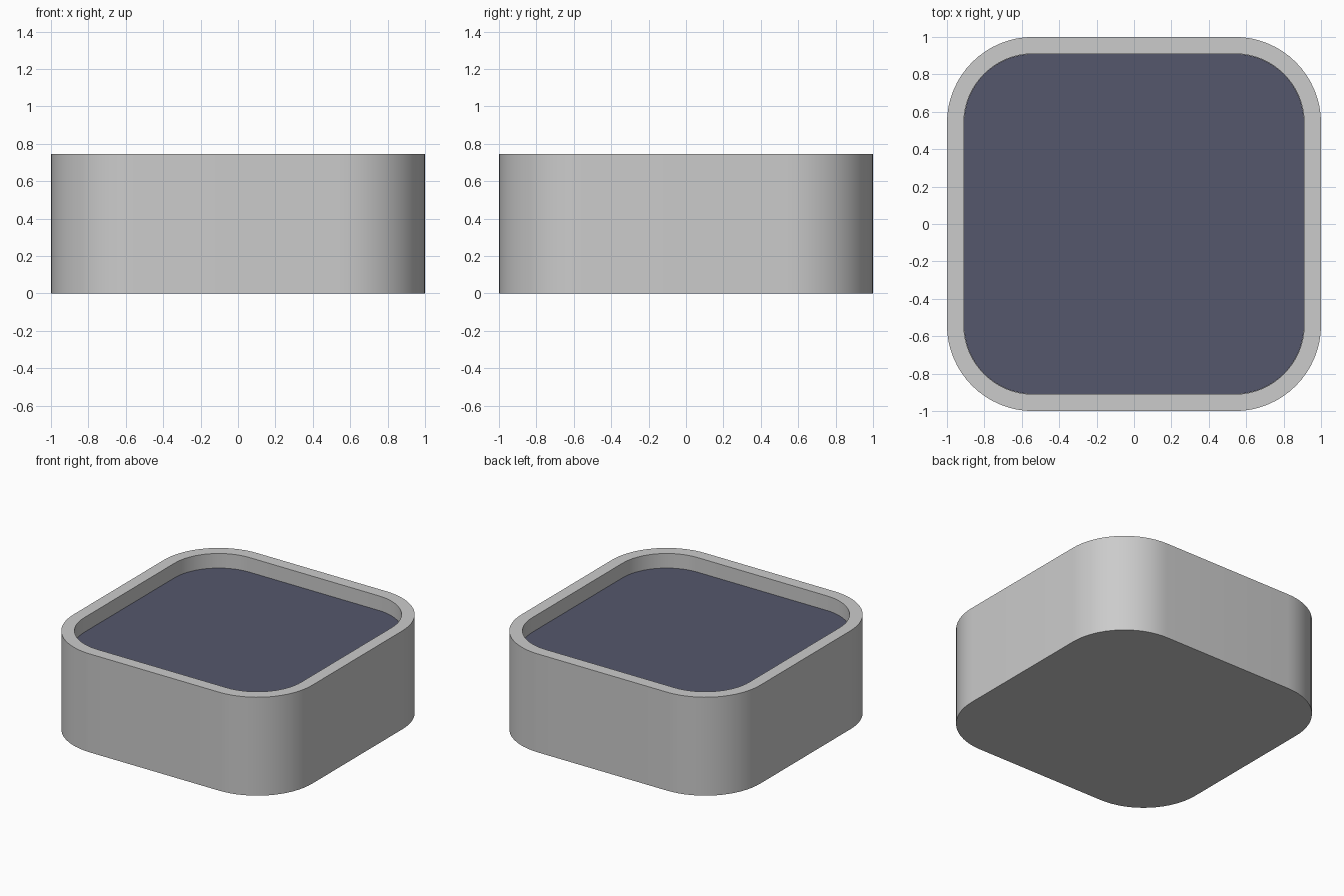
import bpy, bmesh, math

if "Cube" in bpy.data.objects:
    bpy.data.objects.remove(bpy.data.objects["Cube"])

HEIGHT, FLOOR = 0.745, 0.635


def ring(bm, half, radius, z, steps=16):
    """Rounded-square loop of vertices."""
    verts = []
    c = half - radius
    for q, (sx, sy) in enumerate([(1, 1), (-1, 1), (-1, -1), (1, -1)]):
        for i in range(steps + 1):
            a = math.pi / 2 * (q + i / steps)
            verts.append(bm.verts.new((sx * c + radius * math.cos(a),
                                       sy * c + radius * math.sin(a), z)))
    return verts


def rounded_shell(name, profile):
    """Join (half, radius, z) loops and cap both ends."""
    bm = bmesh.new()
    rings = [ring(bm, *p) for p in profile]
    for a, b in zip(rings, rings[1:]):
        n = len(a)
        for i in range(n):
            j = (i + 1) % n
            bm.faces.new((a[i], a[j], b[j], b[i]))
    bm.faces.new(rings[0][::-1])
    bm.faces.new(rings[-1])
    bmesh.ops.recalc_face_normals(bm, faces=bm.faces)
    mesh = bpy.data.meshes.new(name)
    bm.to_mesh(mesh)
    bm.free()
    ob = bpy.data.objects.new(name, mesh)
    bpy.context.collection.objects.link(ob)
    bpy.ops.object.select_all(action='DESELECT')
    ob.select_set(True)
    bpy.context.view_layer.objects.active = ob
    bpy.ops.object.shade_smooth_by_angle(angle=math.radians(30))
    return ob


# Case: outer wall, rim and recessed pocket
rounded_shell("case", [(1.0, 0.46, 0), (1.0, 0.46, HEIGHT),
                       (0.91, 0.37, HEIGHT), (0.91, 0.37, FLOOR - 0.02)])

# Dark panel lying in the pocket
panel = rounded_shell("top_panel", [(0.909, 0.369, FLOOR - 0.015),
                                    (0.909, 0.369, FLOOR)])
mat = bpy.data.materials.new("dark_panel")
mat.diffuse_color = (0.09, 0.095, 0.15, 1)
mat.use_nodes = True
mat.node_tree.nodes["Principled BSDF"].inputs["Base Color"].default_value = mat.diffuse_color
panel.data.materials.append(mat)
